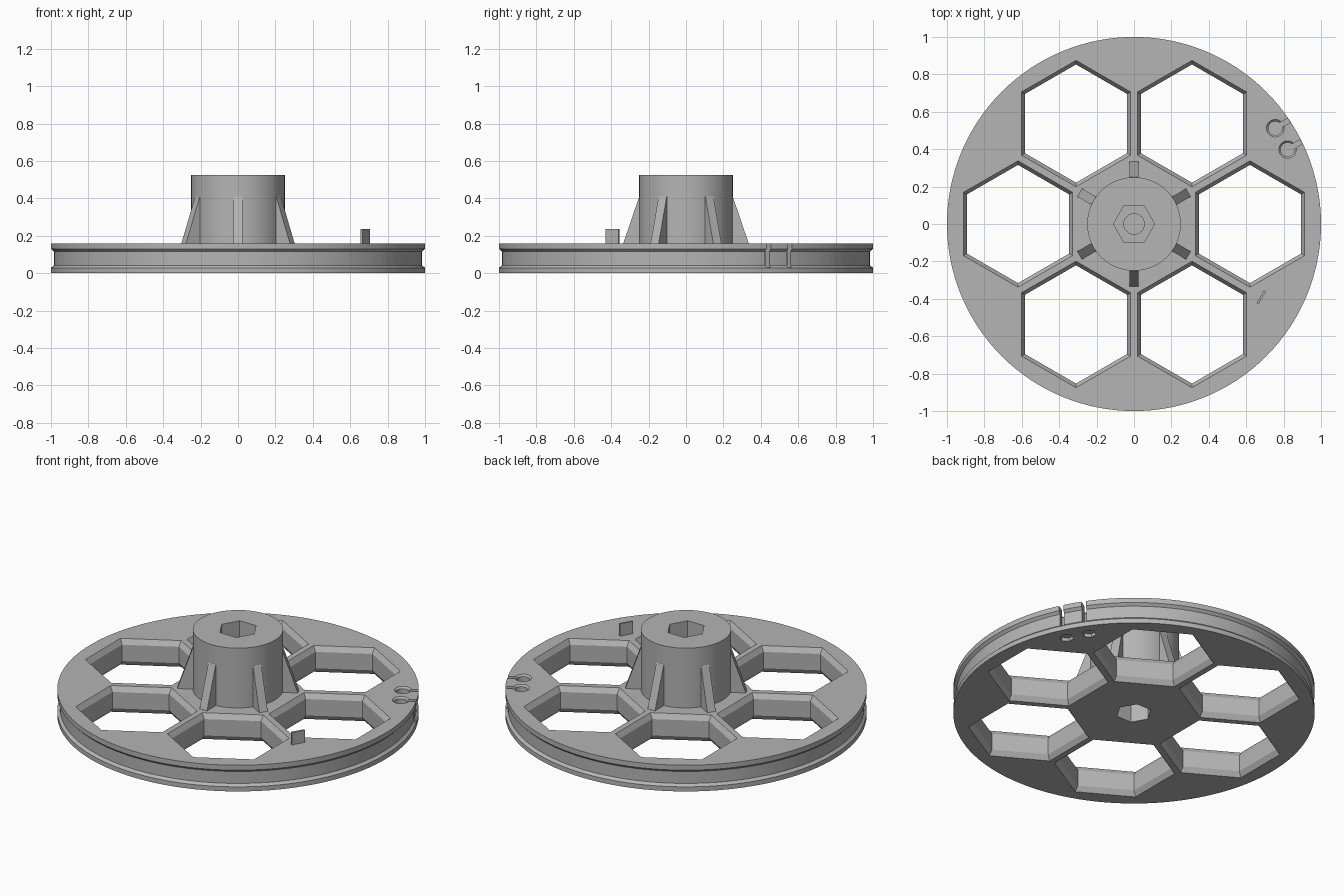
import bpy
import bmesh
from math import sin, cos, pi, radians
from mathutils import Matrix

cube = bpy.data.objects.get("Cube")
if cube:
    bpy.data.objects.remove(cube, do_unlink=True)

grey = bpy.data.materials.new("plain grey")
grey.use_nodes = True
grey.diffuse_color = (0.46, 0.46, 0.46, 1)
grey.node_tree.nodes["Principled BSDF"].inputs["Base Color"].default_value = grey.diffuse_color


def finish(name, bm, matrix=None):
    if matrix:
        bmesh.ops.transform(bm, matrix=matrix, verts=bm.verts)
    bmesh.ops.recalc_face_normals(bm, faces=bm.faces)
    mesh = bpy.data.meshes.new(name)
    bm.to_mesh(mesh)
    bm.free()
    mesh.materials.append(grey)
    obj = bpy.data.objects.new(name, mesh)
    bpy.context.collection.objects.link(obj)
    return obj


def lathe(name, profile, sides, phase=0.0, matrix=None):
    """Closed solid from (radius, z) rings, bottom to top."""
    bm = bmesh.new()
    rings = []
    for r, z in profile:
        angles = [phase + 2 * pi * i / sides for i in range(sides)]
        rings.append([bm.verts.new((r * cos(a), r * sin(a), z)) for a in angles])
    for low, high in zip(rings, rings[1:]):
        for i in range(sides):
            j = (i + 1) % sides
            bm.faces.new((low[i], low[j], high[j], high[i]))
    bm.faces.new(rings[0][::-1])
    bm.faces.new(rings[-1])
    return finish(name, bm, matrix)


def box(name, size, centre, turn=0.0):
    """Box placed in a frame turned about z."""
    bm = bmesh.new()
    bmesh.ops.create_cube(bm, size=1)
    local = Matrix.Translation(centre) @ Matrix.Diagonal((*size, 1))
    return finish(name, bm, Matrix.Rotation(turn, 4, "Z") @ local)


def cut(target, cutter):
    mod = target.modifiers.new("cut", "BOOLEAN")
    mod.operation = "DIFFERENCE"
    mod.solver = "EXACT"
    mod.object = cutter
    bpy.context.view_layer.objects.active = target
    bpy.ops.object.modifier_apply(modifier=mod.name)


def discard(*objects):
    for obj in objects:
        bpy.data.objects.remove(obj, do_unlink=True)


TOP = 0.16

# Grooved wheel and central hub
wheel = lathe("wheel", [(1, 0), (1, 0.028), (0.985, 0.042), (0.985, 0.115),
                        (1, 0.13), (1, TOP)], 128)
hub = lathe("hub", [(0.25, 0.13), (0.25, 0.525)], 96)

# Six hexagonal windows, chamfered on both sides
for k in range(6):
    place = Matrix.Rotation(k * pi / 3, 4, "Z") @ Matrix.Translation((0.62, 0, 0))
    window = lathe("window_cutter", [(0.345, -0.01), (0.316, 0.03),
                                     (0.316, TOP - 0.03), (0.345, TOP + 0.01)],
                   6, pi / 6, place)
    cut(wheel, window)
    discard(window)

# Hexagonal sockets above and below, with a blind round hole
socket = lathe("socket_cutter", [(0.11, 0.28), (0.11, 0.6)], 6)
bore = lathe("bore_cutter", [(0.055, 0.2), (0.055, 0.3)], 32)
under = lathe("under_cutter", [(0.1, -0.1), (0.1, 0.12)], 6)
cut(hub, socket)
cut(hub, bore)
cut(wheel, under)
discard(socket, bore, under)

# Pair of keyhole cord slots open to the rim
SLOT_TURN = radians(30)
for v in (-0.066, 0.066):
    place = Matrix.Rotation(SLOT_TURN, 4, "Z") @ Matrix.Translation((0.91, v, 0))
    cutters = [
        lathe("hole_cutter", [(0.037, 0.03), (0.037, TOP - 0.01), (0.057, TOP + 0.01)],
              32, 0, place),
        box("slot_cutter", (0.16, 0.026, 0.2), (0.99, v, 0.13), SLOT_TURN),
        lathe("recess_cutter", [(0.04, -0.05), (0.04, 0.02)], 6, 0, place),
    ]
    for cutter in cutters:
        cut(wheel, cutter)
    discard(*cutters)

# Six tapered ribs bracing the hub
for k in range(6):
    bm = bmesh.new()
    outline = [(0.22, 0.15), (0.335, 0.15), (0.335, TOP), (0.25, 0.41), (0.22, 0.41)]
    face = bm.faces.new([bm.verts.new((r, -0.025, z)) for r, z in outline])
    side = bmesh.ops.extrude_face_region(bm, geom=[face])["geom"]
    moved = [g for g in side if isinstance(g, bmesh.types.BMVert)]
    bmesh.ops.translate(bm, vec=(0, 0.05, 0), verts=moved)
    finish(f"rib_{k + 1}", bm, Matrix.Rotation(pi / 6 + k * pi / 3, 4, "Z"))

# Small upright tab on the wheel face
box("tab", (0.012, 0.08, 0.085), (0.785, 0, 0.1925), radians(-30))

# Smooth the round walls, keep the edges crisp
for obj in (wheel, hub):
    bpy.ops.object.select_all(action="DESELECT")
    obj.select_set(True)
    bpy.context.view_layer.objects.active = obj
    bpy.ops.object.shade_smooth_by_angle(angle=radians(25))
